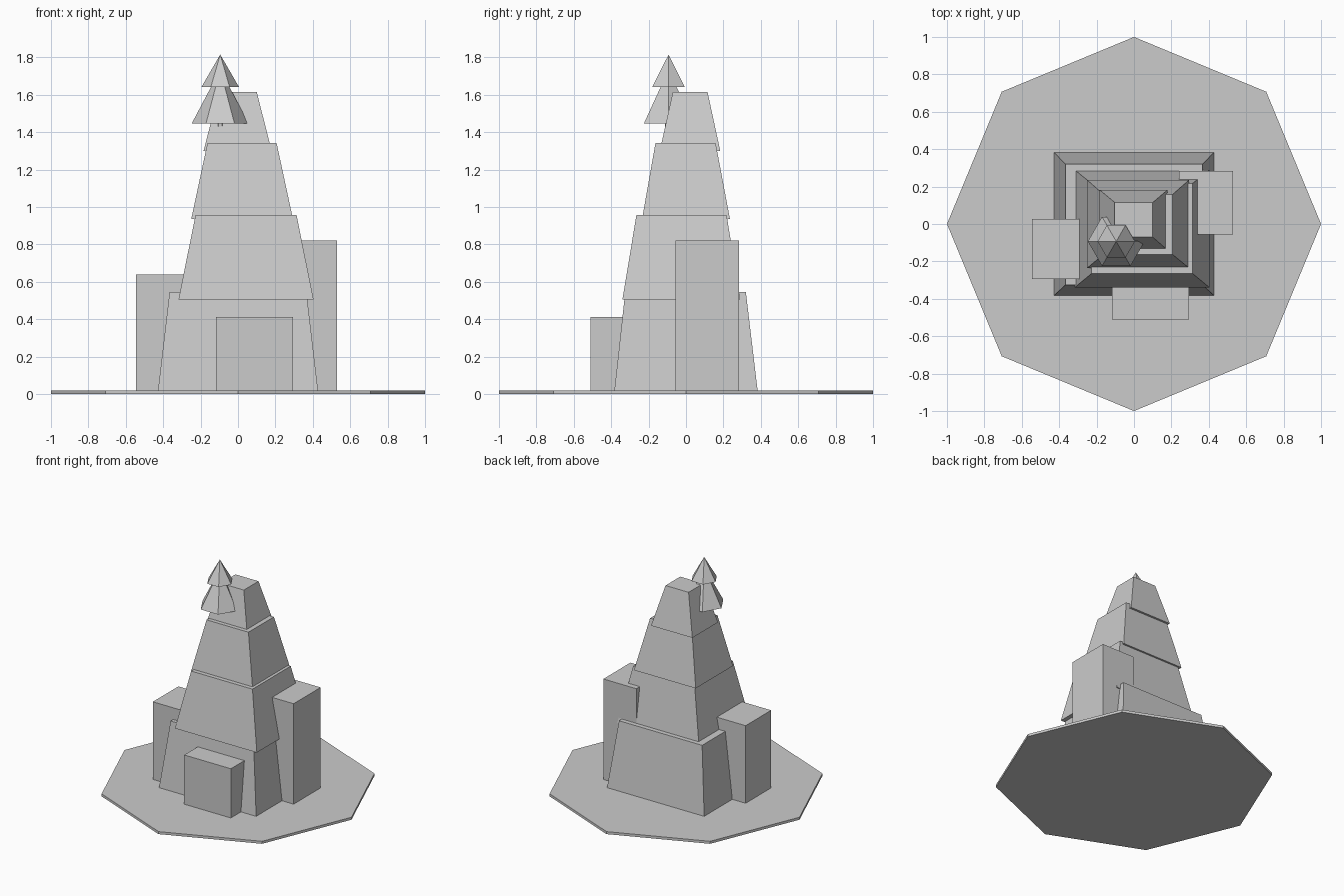
import bpy
import bmesh
import math

if "Cube" in bpy.data.objects:
    bpy.data.objects.remove(bpy.data.objects["Cube"])


def finish(name, bm):
    bmesh.ops.recalc_face_normals(bm, faces=bm.faces)
    mesh = bpy.data.meshes.new(name)
    bm.to_mesh(mesh)
    bm.free()
    obj = bpy.data.objects.new(name, mesh)
    bpy.context.collection.objects.link(obj)
    return obj


def block(name, bottom, top, z0, z1):
    """Tapered box; bottom and top are (x0, x1, y0, y1)."""
    bm = bmesh.new()
    bmesh.ops.create_cube(bm, size=1)
    for v in bm.verts:
        x0, x1, y0, y1 = top if v.co.z > 0 else bottom
        v.co = (x1 if v.co.x > 0 else x0,
                y1 if v.co.y > 0 else y0,
                z1 if v.co.z > 0 else z0)
    return finish(name, bm)


def cone(name, sides, r0, r1, z0, z1, x=0, y=0):
    """Faceted cone or prism with a corner on the +x axis."""
    bm = bmesh.new()
    rings = []
    for r, z in ((r0, z0), (r1, z1)):
        n = sides if r > 0 else 1
        rings.append([bm.verts.new((x + r * math.cos(2 * math.pi * i / sides),
                                    y + r * math.sin(2 * math.pi * i / sides), z))
                      for i in range(n)])
    low, high = rings
    bm.faces.new(low[::-1])
    if len(high) > 1:
        bm.faces.new(high)
    for i in range(sides):
        j = (i + 1) % sides
        if len(high) > 1:
            bm.faces.new((low[i], low[j], high[j], high[i]))
        else:
            bm.faces.new((low[i], low[j], high[0]))
    return finish(name, bm)


# Octagonal ground plate
cone("ground_plate", 8, 1, 1, 0, 0.02)

# Stacked, slightly offset tapered rock tiers
tiers = [
    ((-0.43, 0.43, -0.385, 0.385), (-0.366, 0.366, -0.325, 0.32), 0, 0.545),
    ((-0.318, 0.404, -0.34, 0.29), (-0.227, 0.313, -0.265, 0.217), 0.505, 0.957),
    ((-0.25, 0.294, -0.235, 0.235), (-0.163, 0.206, -0.163, 0.158), 0.935, 1.343),
    ((-0.184, 0.18, -0.14, 0.183), (-0.103, 0.10, -0.07, 0.115), 1.30, 1.615),
]
for i, (bottom, top, z0, z1) in enumerate(tiers, 1):
    block(f"rock_tier_{i}", bottom, top, z0, z1)

# Upright boulders around the foot
for name, rect, height in (
    ("right_boulder", (0.24, 0.53, -0.057, 0.283), 0.82),
    ("left_boulder", (-0.545, -0.23, -0.293, 0.028), 0.638),
    ("front_boulder", (-0.117, 0.294, -0.51, -0.2), 0.412),
):
    block(name, rect, rect, 0, height)

# Small pine on the summit ledge
px, py = -0.095, -0.093
cone("pine_trunk", 6, 0.021, 0.021, 1.37, 1.5, px, py)
cone("pine_lower_branches", 6, 0.152, 0, 1.447, 1.735, px, py)
cone("pine_upper_branches", 6, 0.10, 0, 1.642, 1.815, px, py)
